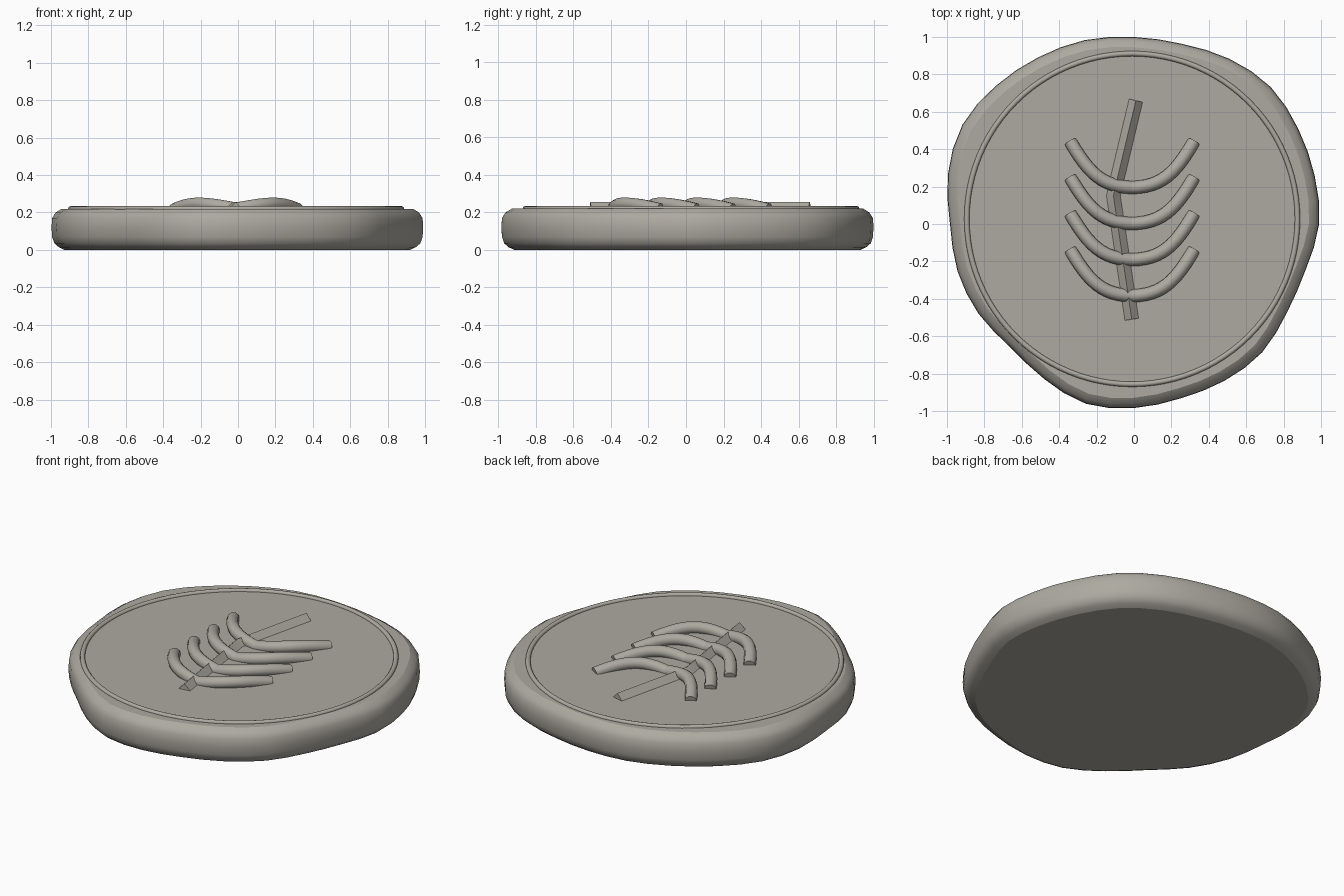
import bpy
import bmesh
import math
from mathutils import Vector

default_cube = bpy.data.objects.get("Cube")
if default_cube:
    bpy.data.objects.remove(default_cube, do_unlink=True)

# One stone colour for every part
stone = bpy.data.materials.new("warm_grey_stone")
stone.use_nodes = True
stone_colour = (0.42, 0.40, 0.355, 1)
stone.diffuse_color = stone_colour
stone.node_tree.nodes["Principled BSDF"].inputs["Base Color"].default_value = stone_colour

SURFACE = 0.22


def add_object(name, data):
    obj = bpy.data.objects.new(name, data)
    bpy.context.collection.objects.link(obj)
    data.materials.append(stone)
    return obj


def closed_spline(values, position):
    """Smooth periodic interpolation through evenly spaced values."""
    index = math.floor(position)
    t = position - index
    a, b, c, d = (values[(index + k) % len(values)] for k in (-1, 0, 1, 2))
    return b + t * ((c - a) + t * ((2 * a - 5 * b + 4 * c - d) + t * (3 * (b - c) + d - a))) / 2


# Irregular stone body: a rounded edge profile following an uneven outline
outline_radii = [.99, 1, 1.015, 1.035, 1.02, .997, 1, 1.018, 1.028, 1.045, 1.06, 1.03,
                 .984, .977, .96, .934, .958, .995, .984, .965, .968, .97, .945, .95]
edge_profile = [(.07, 0), (.04, .014), (.015, .035), (.003, .07), (0, .12),
                (.003, .17), (.022, .2), (.055, SURFACE)]
SEGMENTS = 48


def build_body():
    bm = bmesh.new()
    rings = []
    for inset, height in edge_profile:
        ring = []
        for i in range(SEGMENTS):
            angle = math.tau * i / SEGMENTS
            radius = closed_spline(outline_radii, i * len(outline_radii) / SEGMENTS) - inset
            ring.append(bm.verts.new((radius * math.cos(angle), radius * math.sin(angle), height)))
        rings.append(ring)
    for lower, upper in zip(rings, rings[1:]):
        for i in range(SEGMENTS):
            j = (i + 1) % SEGMENTS
            bm.faces.new((lower[i], lower[j], upper[j], upper[i])).smooth = True
    for cap in (bm.faces.new(rings[0][::-1]), bm.faces.new(rings[-1])):
        for edge in cap.edges:
            edge.smooth = False
    mesh = bpy.data.meshes.new("stone_body")
    bm.to_mesh(mesh)
    bm.free()
    add_object("stone_body", mesh)


build_body()

# Thin raised ring around the top face
bpy.ops.mesh.primitive_torus_add(major_radius=.884, minor_radius=.014, major_segments=96,
                                 minor_segments=12, location=(-.01, .027, SURFACE))
rim = bpy.context.object
rim.name = "rim_ring"
rim.data.materials.append(stone)
bpy.ops.object.shade_smooth()


def add_tube(name, points, radius, roundness, bezier=False):
    """Capped tube along a path, turned into a mesh."""
    curve = bpy.data.curves.new(name, "CURVE")
    curve.dimensions = "3D"
    curve.bevel_depth = radius
    curve.bevel_resolution = roundness
    curve.use_fill_caps = True
    if bezier:
        start, first, second, end = (Vector(p) for p in points)
        spline = curve.splines.new("BEZIER")
        spline.bezier_points.add(1)
        spline.resolution_u = 12
        handles = ((start, start * 2 - first, first), (end, second, end * 2 - second))
        for point, (centre, left, right) in zip(spline.bezier_points, handles):
            point.handle_left_type = point.handle_right_type = "FREE"
            point.co, point.handle_left, point.handle_right = centre, left, right
    else:
        spline = curve.splines.new("POLY")
        spline.points.add(len(points) - 1)
        for point, co in zip(spline.points, points):
            point.co = (*co, 1)
    obj = add_object(name, curve)
    bpy.ops.object.select_all(action="DESELECT")
    obj.select_set(True)
    bpy.context.view_layer.objects.active = obj
    bpy.ops.object.convert(target="MESH")
    bpy.ops.object.shade_smooth_by_angle(angle=math.radians(50))


# Bent stem with a ridged section
stem_path = [(.01, .66), (-.09, .24), (-.11, .15), (-.095, .05), (-.012, -.51)]
add_tube("stem", [(x, y, SURFACE) for x, y in stem_path], .037, 0)

# Four mirrored pairs of upswept branches
branch_path = [(0, .195, SURFACE), (.16, .2, .25), (.23, .27, .26), (.33, .44, .215)]
for row in range(4):
    for side, label in ((1, "left"), (-1, "right")):
        path = [(side * x - .01, y - .193 * row, z) for x, y, z in branch_path]
        add_tube(f"branch_{label}_{row + 1}", path, .035, 3, bezier=True)
